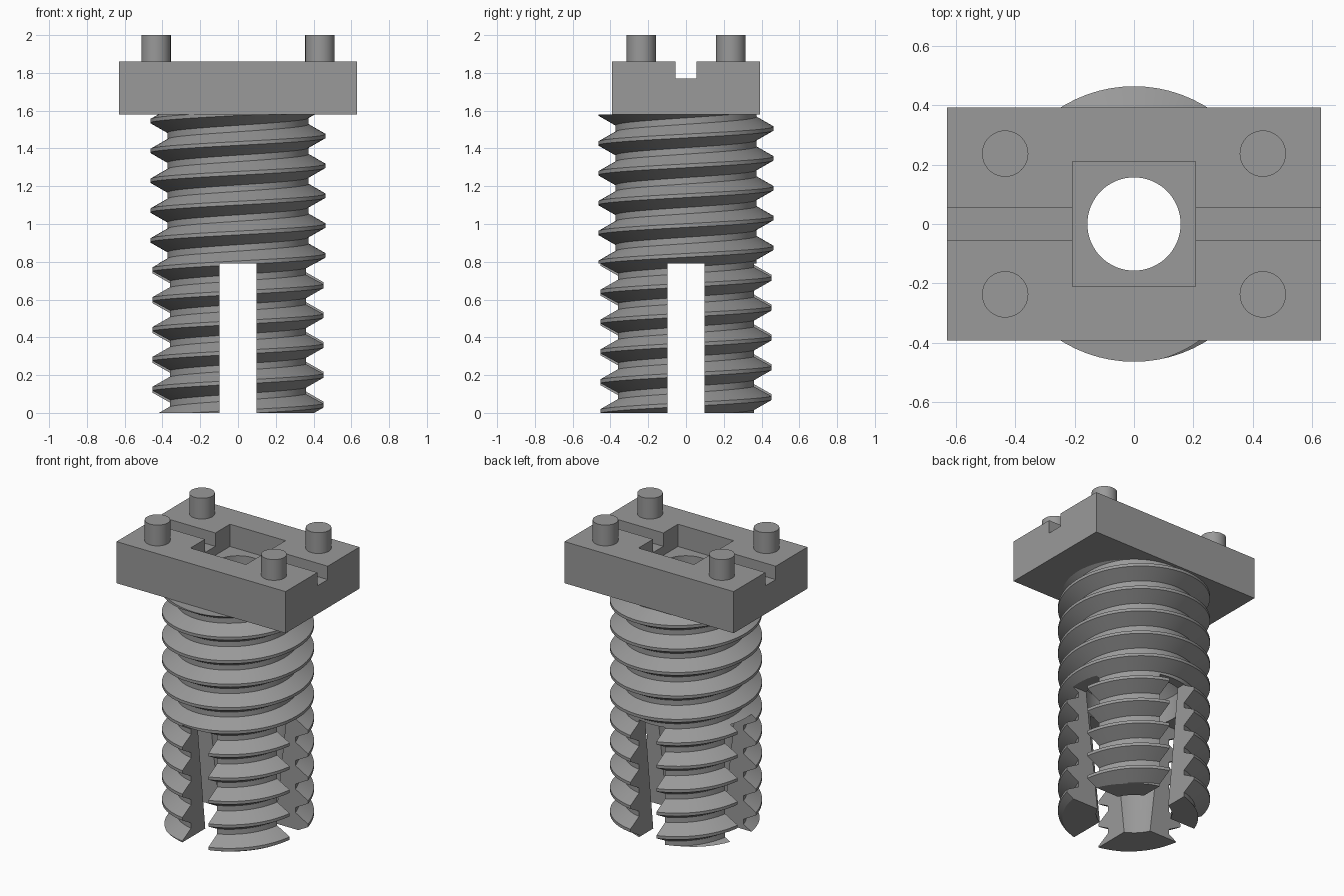
import bpy, bmesh, math

if "Cube" in bpy.data.objects:
    bpy.data.objects.remove(bpy.data.objects["Cube"])

grey = bpy.data.materials.new("plain grey")
grey.diffuse_color = (0.32, 0.32, 0.32, 1)
grey.use_nodes = True
grey.node_tree.nodes["Principled BSDF"].inputs["Base Color"].default_value = grey.diffuse_color


def add_object(name, bm):
    bmesh.ops.recalc_face_normals(bm, faces=bm.faces)
    mesh = bpy.data.meshes.new(name)
    bm.to_mesh(mesh)
    bm.free()
    mesh.materials.append(grey)
    ob = bpy.data.objects.new(name, mesh)
    bpy.context.collection.objects.link(ob)
    return ob


def box(name, x, y, z0, z1):
    """Box with half sizes x and y, from z0 to z1."""
    bm = bmesh.new()
    bmesh.ops.create_cube(bm, size=1)
    for v in bm.verts:
        v.co = (v.co.x * 2 * x, v.co.y * 2 * y, z0 if v.co.z < 0 else z1)
    return add_object(name, bm)


def lathe(name, profile, cx=0, cy=0, seg=64):
    """Closed solid of revolution from (radius, z) points, bottom to top."""
    bm = bmesh.new()
    rings = [[bm.verts.new((cx + r * math.cos(2 * math.pi * i / seg),
                            cy + r * math.sin(2 * math.pi * i / seg), z))
              for i in range(seg)] for r, z in profile]
    for a, b in zip(rings, rings[1:]):
        for i in range(seg):
            j = (i + 1) % seg
            bm.faces.new((a[i], a[j], b[j], b[i]))
    bm.faces.new(rings[0])
    bm.faces.new(rings[-1])
    return add_object(name, bm)


def cut(ob, *cutters):
    for c in cutters:
        c.hide_render = True
        mod = ob.modifiers.new("cut", 'BOOLEAN')
        mod.operation = 'DIFFERENCE'
        mod.solver = 'EXACT'
        mod.object = c
        bpy.context.view_layer.objects.active = ob
        bpy.ops.object.modifier_apply(modifier=mod.name)
        bpy.data.objects.remove(c)


def smooth(ob):
    bpy.ops.object.select_all(action='DESELECT')
    ob.select_set(True)
    bpy.context.view_layer.objects.active = ob
    bpy.ops.object.shade_smooth_by_angle(angle=math.radians(25))


# Threaded shank: right-handed helix, trimmed flat at both ends
PITCH, CREST, ROOT, TOP, SEG = 0.158, 0.464, 0.373, 1.58, 72
CREST_Z = 0.044  # crest height on the +x side
tooth = [(CREST, -0.01), (CREST, 0.01), (ROOT, 0.062), (ROOT, 0.096)]
bm = bmesh.new()
columns = []
for i in range(SEG):
    t = i / SEG
    c, s = math.cos(2 * math.pi * t), math.sin(2 * math.pi * t)
    columns.append([bm.verts.new((r * c, r * s, CREST_Z + z + PITCH * (k + t)))
                    for k in range(-3, 13) for r, z in tooth])
for i in range(SEG):
    a, b = columns[i], columns[(i + 1) % SEG]
    shift = 4 if i == SEG - 1 else 0  # the seam climbs one turn
    for j in range(len(a) - 5):
        bm.faces.new((a[j], b[j + shift], b[j + 1 + shift], a[j + 1]))
for z, n in ((0, -1), (TOP, 1)):
    bmesh.ops.bisect_plane(bm, geom=bm.verts[:] + bm.edges[:] + bm.faces[:],
                           plane_co=(0, 0, z), plane_no=(0, 0, n), clear_outer=True)
    rim = [e for e in bm.edges if e.is_boundary
           and all(abs(v.co.z - z) < 1e-5 for v in e.verts)]
    bmesh.ops.edgeloop_fill(bm, edges=rim)
shank = add_object("threaded_shank", bm)

# Stepped bore that narrows towards the tip, and crossed slots
cut(shank,
    lathe("bore_cutter", [(0.23, -0.01), (0.315, 0.79), (0.315, 0.95), (0.157, 1.1), (0.157, 1.7)]),
    box("slot_cutter_a", 0.097, 1, -0.1, 0.79),
    box("slot_cutter_b", 1, 0.097, -0.1, 0.79))
smooth(shank)

# Head plate with groove, square pocket and through hole
plate = box("head_plate", 0.63, 0.393, 1.58, 1.86)
cut(plate,
    box("groove_cutter", 1, 0.055, 1.77, 2),
    box("pocket_cutter", 0.207, 0.21, 1.71, 2),
    lathe("hole_cutter", [(0.157, 1.5), (0.157, 2)]))
smooth(plate)

# Four locating pins
for x in (-0.434, 0.434):
    for y in (-0.237, 0.237):
        smooth(lathe("locating_pin", [(0.078, 1.85), (0.078, 2.0)], x, y, 40))
